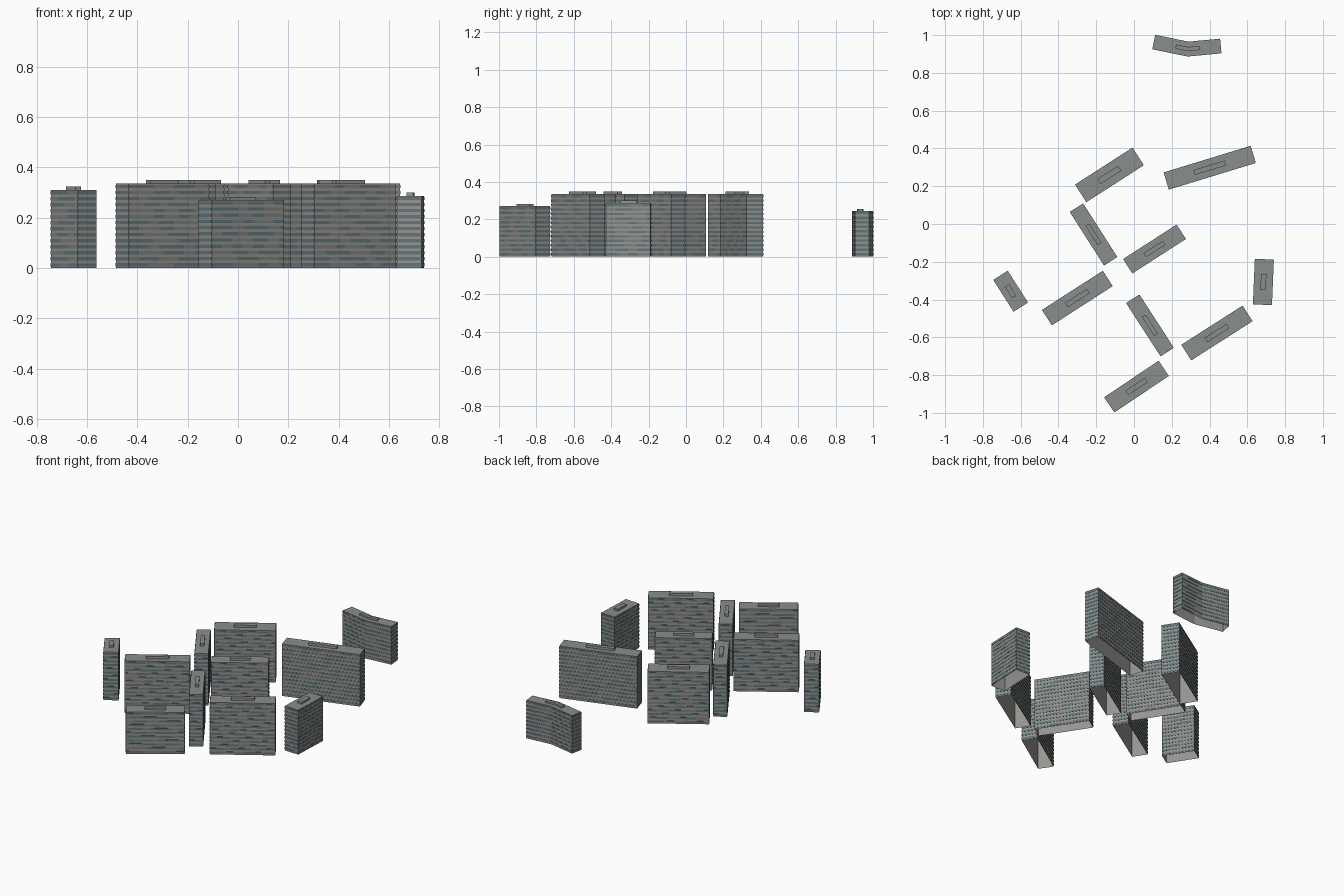
import bpy, bmesh, math, random
from mathutils import Vector

if "Cube" in bpy.data.objects:
    bpy.data.objects.remove(bpy.data.objects["Cube"])

random.seed(4)

def material(name, rgb):
    m = bpy.data.materials.new(name)
    m.diffuse_color = (*rgb, 1)
    m.use_nodes = True
    m.node_tree.nodes["Principled BSDF"].inputs["Base Color"].default_value = m.diffuse_color
    return m

WALL = material("concrete", (0.30, 0.30, 0.285))
ROOF = material("roof_grey", (0.25, 0.27, 0.26))
GLASS = material("teal_glass", (0.12, 0.18, 0.195))
SHADE = material("dark_panel", (0.21, 0.22, 0.215))
STOREY = 0.0242
PROUD = 0.0015

def finish(bm, name, mats):
    me = bpy.data.meshes.new(name)
    bm.to_mesh(me)
    bm.free()
    for m in mats:
        me.materials.append(m)
    ob = bpy.data.objects.new(name, me)
    bpy.context.collection.objects.link(ob)
    return ob

def outline(path, width):
    """Counter-clockwise footprint around a centreline, mitred at bends."""
    right, left = [], []
    for i, p in enumerate(path):
        dirs = [(path[j + 1] - path[j]).normalized()
                for j in (i - 1, i) if 0 <= j < len(path) - 1]
        d = sum(dirs, Vector((0, 0))).normalized()
        off = Vector((d.y, -d.x)) * width / 2 / d.dot(dirs[0])
        right.append(p + off)
        left.append(p - off)
    return right + left[::-1]

def shell(name, path, width, z0, z1):
    """Walls and roof slab, open underneath."""
    bm = bmesh.new()
    pts = outline(path, width)
    lo = [bm.verts.new((*p, z0)) for p in pts]
    hi = [bm.verts.new((*p, z1)) for p in pts]
    n = len(pts)
    for i in range(n):
        j = (i + 1) % n
        bm.faces.new((lo[i], lo[j], hi[j], hi[i]))
    h = n // 2
    for i in range(h - 1):
        f = bm.faces.new((hi[i], hi[i + 1], hi[n - 2 - i], hi[n - 1 - i]))
        f.material_index = 1
    return finish(bm, name, (WALL, ROOF))

def panel(bm, a, d, nrm, s0, s1, z0, z1, mat):
    """Shallow raised panel with no back."""
    def ring(o):
        return [bm.verts.new((*(a + d * s + nrm * o), z))
                for s, z in ((s0, z0), (s1, z0), (s1, z1), (s0, z1))]
    back, front = ring(0), ring(PROUD)
    faces = [bm.faces.new(front)]
    for i in range(4):
        j = (i + 1) % 4
        faces.append(bm.faces.new((back[i], back[j], front[j], front[i])))
    for f in faces:
        f.material_index = mat

def windows(name, path, width, height):
    """Rows of window strips in random runs on every facade."""
    bm = bmesh.new()
    pts = outline(path, width)
    floors = round(height / STOREY)
    step = height / floors
    for i, a in enumerate(pts):
        b = pts[(i + 1) % len(pts)]
        d = b - a
        length = d.length
        d.normalize()
        nrm = Vector((d.y, -d.x))
        cells = max(2, round(length / 0.024))
        for k in range(floors):
            z = k * step
            c, glass = 0, random.random() < 0.6
            while c < cells:
                e = min(cells, c + random.randint(2, 5))
                if cells < 6 and c == 0:
                    glass, e = True, cells
                panel(bm, a, d, nrm, c * length / cells, e * length / cells,
                      z + step * 0.28, z + step * 0.8, 0 if glass else 1)
                c, glass = e, not glass
    return finish(bm, name, (GLASS, SHADE))

def shrink(path, k):
    """Shorten a centreline towards its middle point."""
    m = path[1] if len(path) == 3 else (path[0] + path[1]) / 2
    return [m + (p - m) * k for p in path]

# centreline, width, height of each block
BLOCKS = [
    ([(0.106, 0.963), (0.286, 0.926), (0.458, 0.942)], 0.075, 0.245),
    ([(0.172, 0.228), (0.63, 0.368)], 0.092, 0.335),
    ([(-0.281, 0.163), (0.021, 0.357)], 0.108, 0.335),
    ([(-0.304, 0.085), (-0.124, -0.196)], 0.081, 0.335),
    ([(-0.032, -0.223), (0.249, -0.042)], 0.088, 0.335),
    ([(-0.706, -0.273), (-0.6, -0.439)], 0.088, 0.31),
    ([(-0.46, -0.495), (-0.14, -0.289)], 0.094, 0.335),
    ([(-0.006, -0.397), (0.175, -0.677)], 0.081, 0.335),
    ([(0.278, -0.68), (0.60, -0.474)], 0.095, 0.335),
    ([(0.69, -0.188), (0.68, -0.426)], 0.098, 0.287),
    ([(-0.13, -0.957), (0.156, -0.765)], 0.094, 0.27),
]

for i, (pts, w, h) in enumerate(BLOCKS, 1):
    path = [Vector(p) for p in pts]
    shell(f"block_{i}", path, w, 0, h)
    windows(f"block_{i}_windows", path, w, h)
    # rooftop plant room
    shell(f"block_{i}_plant_room", shrink(path, 0.36), w * 0.29, h, h + 0.045 * h)
